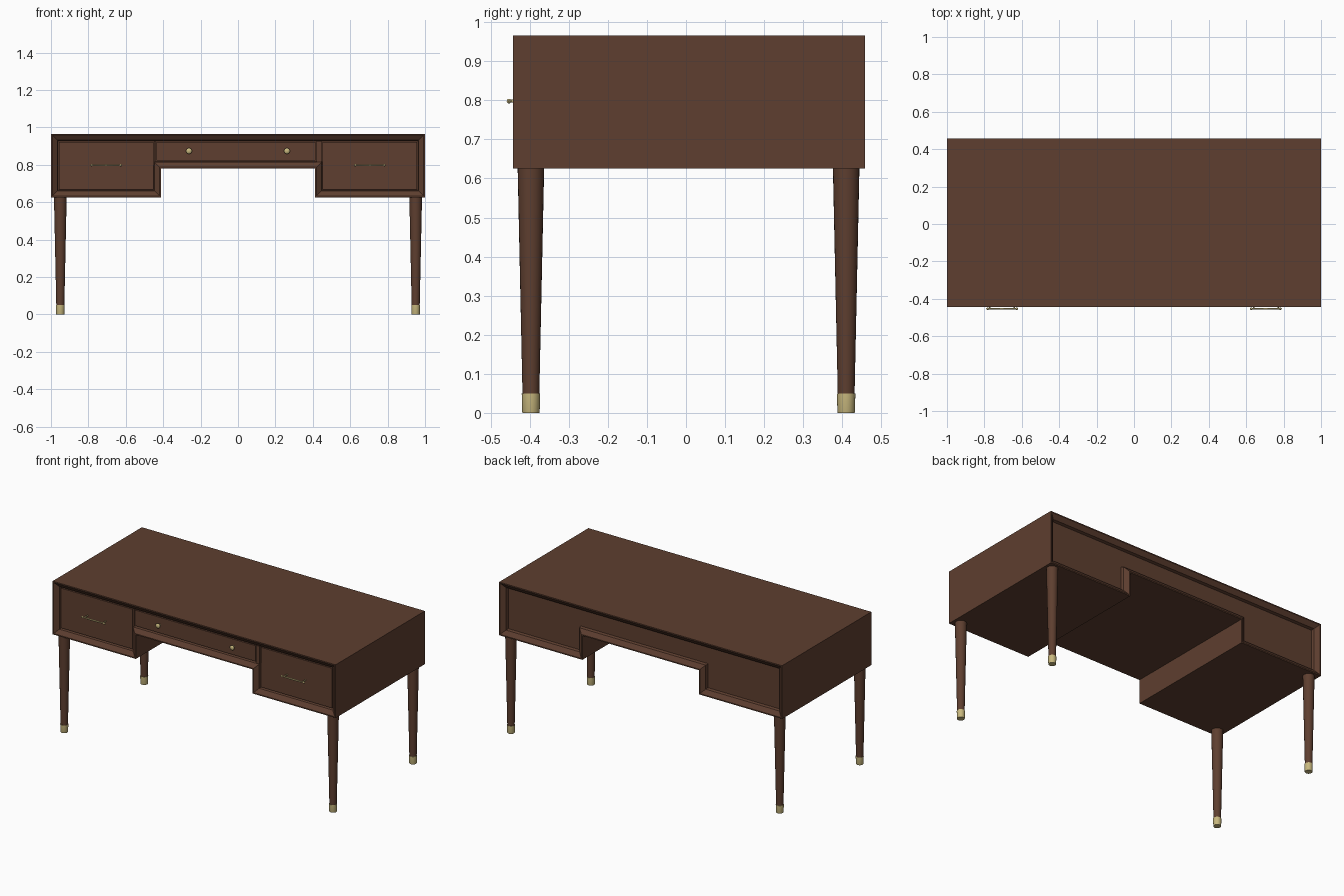
import bpy, bmesh, math

if "Cube" in bpy.data.objects:
    bpy.data.objects.remove(bpy.data.objects["Cube"])


def material(name, rgb):
    m = bpy.data.materials.new(name)
    m.diffuse_color = (*rgb, 1)
    m.use_nodes = True
    m.node_tree.nodes["Principled BSDF"].inputs["Base Color"].default_value = m.diffuse_color
    return m


WOOD = material("dark walnut", (0.112, 0.049, 0.029))
BRASS = material("pale brass", (0.58, 0.48, 0.21))

# Desk silhouette with knee opening, counter-clockwise in x and z
OUTLINE = [(-1, 0.626), (-0.412, 0.626), (-0.412, 0.78), (0.412, 0.78),
           (0.412, 0.626), (1, 0.626), (1, 0.966), (-1, 0.966)]


def inset(points, d):
    """Offset an axis-aligned outline inward by d."""
    out = []
    for i, (x, z) in enumerate(points):
        ox, oz = x, z
        for a, b in ((points[i - 1], points[i]),
                     (points[i], points[(i + 1) % len(points)])):
            dx, dz = b[0] - a[0], b[1] - a[1]
            n = math.hypot(dx, dz)
            ox -= dz / n * d
            oz += dx / n * d
        out.append((ox, oz))
    return out


def finish(bm, name, mat, smooth=False):
    bmesh.ops.recalc_face_normals(bm, faces=bm.faces)
    me = bpy.data.meshes.new(name)
    bm.to_mesh(me)
    bm.free()
    me.materials.append(mat)
    ob = bpy.data.objects.new(name, me)
    bpy.context.collection.objects.link(ob)
    if smooth:
        bpy.ops.object.select_all(action='DESELECT')
        ob.select_set(True)
        bpy.context.view_layer.objects.active = ob
        bpy.ops.object.shade_smooth_by_angle(angle=math.radians(40))
    return ob


def loft(name, loops, mat, caps=True, smooth=False):
    """Skin between rings; without caps the last ring joins the first."""
    bm = bmesh.new()
    rings = [[bm.verts.new(p) for p in loop] for loop in loops]
    pairs = list(zip(rings, rings[1:]))
    if caps:
        bm.faces.new(rings[0])
        bm.faces.new(rings[-1])
    else:
        pairs.append((rings[-1], rings[0]))
    for a, b in pairs:
        for i in range(len(a)):
            j = (i + 1) % len(a)
            bm.faces.new((a[i], a[j], b[j], b[i]))
    return finish(bm, name, mat, smooth)


def box(name, x0, x1, y0, y1, z0, z1, mat=WOOD):
    return loft(name, [[(x0, y0, z), (x1, y0, z), (x1, y1, z), (x0, y1, z)]
                       for z in (z0, z1)], mat)


def turned(name, cx, cy, cz, profile, mat, axis='Z', sides=24):
    """Round part from (radius, offset) pairs along an axis."""
    loops = []
    for r, h in profile:
        ring = []
        for i in range(sides):
            a = 2 * math.pi * i / sides
            u, v = r * math.cos(a), r * math.sin(a)
            p = {'X': (h, u, v), 'Y': (u, h, v), 'Z': (u, v, h)}[axis]
            ring.append((cx + p[0], cy + p[1], cz + p[2]))
        loops.append(ring)
    return loft(name, loops, mat, smooth=True)


# Carcass between the two rims
FRONT, BACK = -0.405, 0.42
loft("carcass", [[(x, y, z) for x, z in OUTLINE] for y in (FRONT, BACK)], WOOD)


# Mitred rims that slope in towards the recessed faces
def rim(name, y, out):
    section = [(0, 0), (0, 0.038), (0.007, 0.038), (0.034, 0.018), (0.038, 0)]
    loft(name, [[(x, y + out * h, z) for x, z in inset(OUTLINE, d)]
                for d, h in section], WOOD, caps=False)


rim("front_rim", FRONT, -1)
rim("back_rim", BACK, 1)

# Drawer fronts and the dividers between them
DF = FRONT - 0.012
box("left_drawer", -0.958, -0.453, DF, FRONT, 0.668, 0.922)
box("right_drawer", 0.453, 0.958, DF, FRONT, 0.668, 0.922)
box("centre_drawer", -0.437, 0.415, DF, FRONT, 0.822, 0.922)
box("right_divider", 0.421, 0.447, FRONT - 0.016, FRONT, 0.80, 0.928)
box("left_divider", -0.449, -0.441, FRONT - 0.012, FRONT, 0.80, 0.928)

# Tapered legs with brass ferrules
for sx, side in ((-1, "left"), (1, "right")):
    for y, end in ((-0.397, "front"), (0.41, "back")):
        x = sx * 0.95
        turned(f"{end}_{side}_leg", x, y, 0,
               [(0.0215, 0.048), (0.034, 0.63)], WOOD)
        turned(f"{end}_{side}_ferrule", x, y, 0,
               [(0.0215, 0), (0.0225, 0.003), (0.0235, 0.05)], BRASS)

    # Bar pull: slim bar with swollen middle and end beads, on two posts
    hx = sx * 0.705
    turned(f"{side}_pull_bar", hx, -0.453, 0.798,
           [(0.002, -0.085), (0.006, -0.081), (0.006, -0.075), (0.003, -0.07),
            (0.0045, -0.03), (0.005, 0), (0.0045, 0.03), (0.003, 0.07),
            (0.006, 0.075), (0.006, 0.081), (0.002, 0.085)],
           BRASS, 'X', 12)
    for px in (-0.065, 0.065):
        turned(f"{side}_pull_post", hx + px, 0, 0.798,
               [(0.004, -0.453), (0.004, DF + 0.002)], BRASS, 'Y', 10)

    # Round knob on the centre drawer
    turned(f"{side}_knob", sx * 0.262, DF, 0.874,
           [(0.007, 0.002), (0.006, -0.008), (0.014, -0.014),
            (0.016, -0.018), (0.012, -0.023), (0.004, -0.025)],
           BRASS, 'Y', 16)
